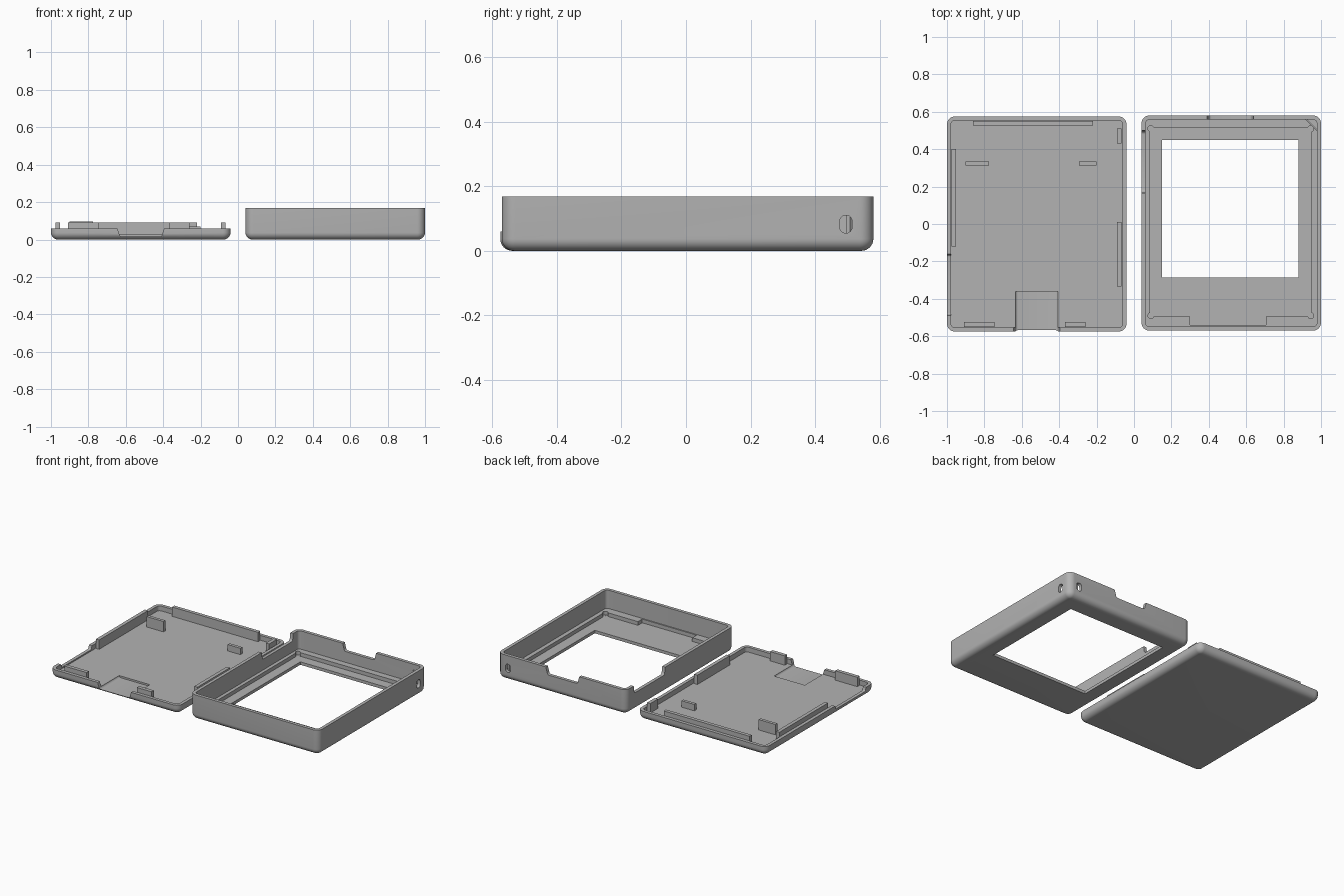
import bpy, bmesh, math
from mathutils import Vector

if "Cube" in bpy.data.objects:
    bpy.data.objects.remove(bpy.data.objects["Cube"])

grey = bpy.data.materials.new("plain grey")
grey.diffuse_color = (0.45, 0.45, 0.45, 1)
grey.use_nodes = True
grey.node_tree.nodes["Principled BSDF"].inputs["Base Color"].default_value = grey.diffuse_color


def finish(bm, name):
    bmesh.ops.recalc_face_normals(bm, faces=bm.faces)
    me = bpy.data.meshes.new(name)
    bm.to_mesh(me)
    bm.free()
    me.materials.append(grey)
    ob = bpy.data.objects.new(name, me)
    bpy.context.collection.objects.link(ob)
    return ob


def prism(name, pts, axis, a, b):
    """Extrude a 2D outline from a to b along an axis."""
    place = {"x": lambda u, v, t: (t, u, v),
             "y": lambda u, v, t: (u, t, v),
             "z": lambda u, v, t: (u, v, t)}[axis]
    bm = bmesh.new()
    lo = [bm.verts.new(place(u, v, a)) for u, v in pts]
    hi = [bm.verts.new(place(u, v, b)) for u, v in pts]
    bm.faces.new(lo)
    bm.faces.new(hi)
    n = len(pts)
    for i in range(n):
        j = (i + 1) % n
        bm.faces.new((lo[i], lo[j], hi[j], hi[i]))
    return finish(bm, name)


def box(name, x0, x1, y0, y1, z0, z1):
    return prism(name, [(x0, y0), (x1, y0), (x1, y1), (x0, y1)], "z", z0, z1)


def rounded_rect(x0, x1, y0, y1, r, steps=8):
    pts = []
    corners = [(x1 - r, y1 - r), (x0 + r, y1 - r), (x0 + r, y0 + r), (x1 - r, y0 + r)]
    for k, (cx, cy) in enumerate(corners):
        for i in range(steps + 1):
            t = math.pi / 2 * (k + i / steps)
            pts.append((cx + r * math.cos(t), cy + r * math.sin(t)))
    return pts


def shell(name, x0, x1, y0, y1, top, floor, wall=0.022, r=0.042, bevel=0.037):
    """Open tray: rounded bottom edge, straight wall, rim and inner floor."""
    profile = [(bevel * (1 - math.sin(t)), bevel * (1 - math.cos(t)))
               for t in (math.pi / 2 * i / 8 for i in range(9))]
    profile += [(0, top), (wall, top), (wall, floor)]
    bm = bmesh.new()
    rings = [[bm.verts.new((x, y, z)) for x, y in
              rounded_rect(x0 + d, x1 - d, y0 + d, y1 - d, r - d)] for d, z in profile]
    for p, q in zip(rings, rings[1:]):
        for i in range(len(p)):
            j = (i + 1) % len(p)
            bm.faces.new((p[i], p[j], q[j], q[i]))
    bm.faces.new(rings[0])
    bm.faces.new(rings[-1])
    return finish(bm, name)


def cut(ob, *cutters):
    """Subtract the cutters one after another and remove them."""
    for c in cutters:
        m = ob.modifiers.new("cut", "BOOLEAN")
        m.operation, m.solver, m.object = "DIFFERENCE", "EXACT", c
        dg = bpy.context.evaluated_depsgraph_get()
        me = bpy.data.meshes.new_from_object(ob.evaluated_get(dg))
        ob.modifiers.clear()
        ob.data = me
        bpy.data.objects.remove(c)


def notch(axis, u0, u1, low, high, a, b, slope=0.01, r=0.015):
    """Cutter open at the top, with slanted sides and rounded lower corners."""
    pts = [(u0 - slope, 0.3), (u0 - slope, high), (u0, low + r)]
    pts += [(u0 + r * (1 - math.cos(t)), low + r * (1 - math.sin(t)))
            for t in (math.pi / 8 * i for i in range(1, 5))]
    pts += [(u0 + u1 - u, v) for u, v in reversed(pts)]
    return prism("cutter", pts, axis, a, b)


def slot(axis, c, a, b, z0=0.055, z1=0.11, r=0.019):
    """Upright slot with round ends."""
    return prism("cutter", rounded_rect(c - r, c + r, z0, z1, r - 0.0005), axis, a, b)


# Back cover
cover = shell("back_cover", -1, -0.04, -0.575, 0.575, 0.06, 0.027)
cut(cover,
    notch("y", -0.635, -0.405, 0.015, 0.06, -0.7, -0.36),
    notch("x", -0.485, -0.165, 0.036, 0.06, -1.1, -0.96, 0.005, 0.01))

# Locating tabs and board supports standing on the cover floor
tabs = {
    "back_tab": (-0.86, -0.22, 0.527, 0.551, 0.09),
    "left_tab": (-0.976, -0.952, -0.12, 0.40, 0.09),
    "right_tab_long": (-0.092, -0.068, -0.335, 0.01, 0.09),
    "right_tab_short": (-0.092, -0.068, 0.43, 0.51, 0.09),
    "front_tab_left": (-0.91, -0.745, -0.55, -0.525, 0.09),
    "front_tab_right": (-0.37, -0.26, -0.55, -0.525, 0.09),
    "support_left": (-0.90, -0.775, 0.312, 0.333, 0.097),
    "support_right": (-0.295, -0.20, 0.312, 0.333, 0.07),
}
for name, (x0, x1, y0, y1, z1) in tabs.items():
    box(name, x0, x1, y0, y1, 0.02, z1)

# Front frame with a stepped floor and a display window
frame = shell("front_frame", 0.04, 1, -0.57, 0.58, 0.168, 0.045)
cut(frame,
    box("cutter", 0.085, 0.95, -0.495, 0.515, 0.02, 0.1),
    box("cutter", 0.30, 0.705, -0.54, -0.45, 0.02, 0.1),
    box("cutter", 0.15, 0.88, -0.285, 0.45, -0.1, 0.1))
# Round reliefs at the step corners
for x in (0.09, 0.945):
    for y in (-0.49, 0.51):
        ring = [(x + 0.016 * math.cos(math.tau * i / 16 + 0.1),
                 y + 0.016 * math.sin(math.tau * i / 16 + 0.1)) for i in range(16)]
        cut(frame, prism("cutter", ring, "z", 0.0205, 0.1))
# Port openings in the rim and strap slots near one corner
cut(frame,
    notch("y", 0.40, 0.63, 0.118, 0.168, 0.54, 0.7),
    notch("x", 0.17, 0.495, 0.118, 0.168, -0.1, 0.075, 0.005),
    slot("x", 0.495, 0.96, 1.1),
    slot("y", 0.922, 0.54, 0.7))

# Diagonal web behind the strap slots
prism("strap_web", [(0.915, 0.558), (0.978, 0.495), (0.978, 0.507), (0.927, 0.558)],
      "z", 0.04, 0.13)

# Smooth rounded edges, crisp corners
for ob in bpy.context.scene.objects:
    ob.select_set(True)
    bpy.context.view_layer.objects.active = ob
bpy.ops.object.shade_smooth_by_angle(angle=math.radians(30))
